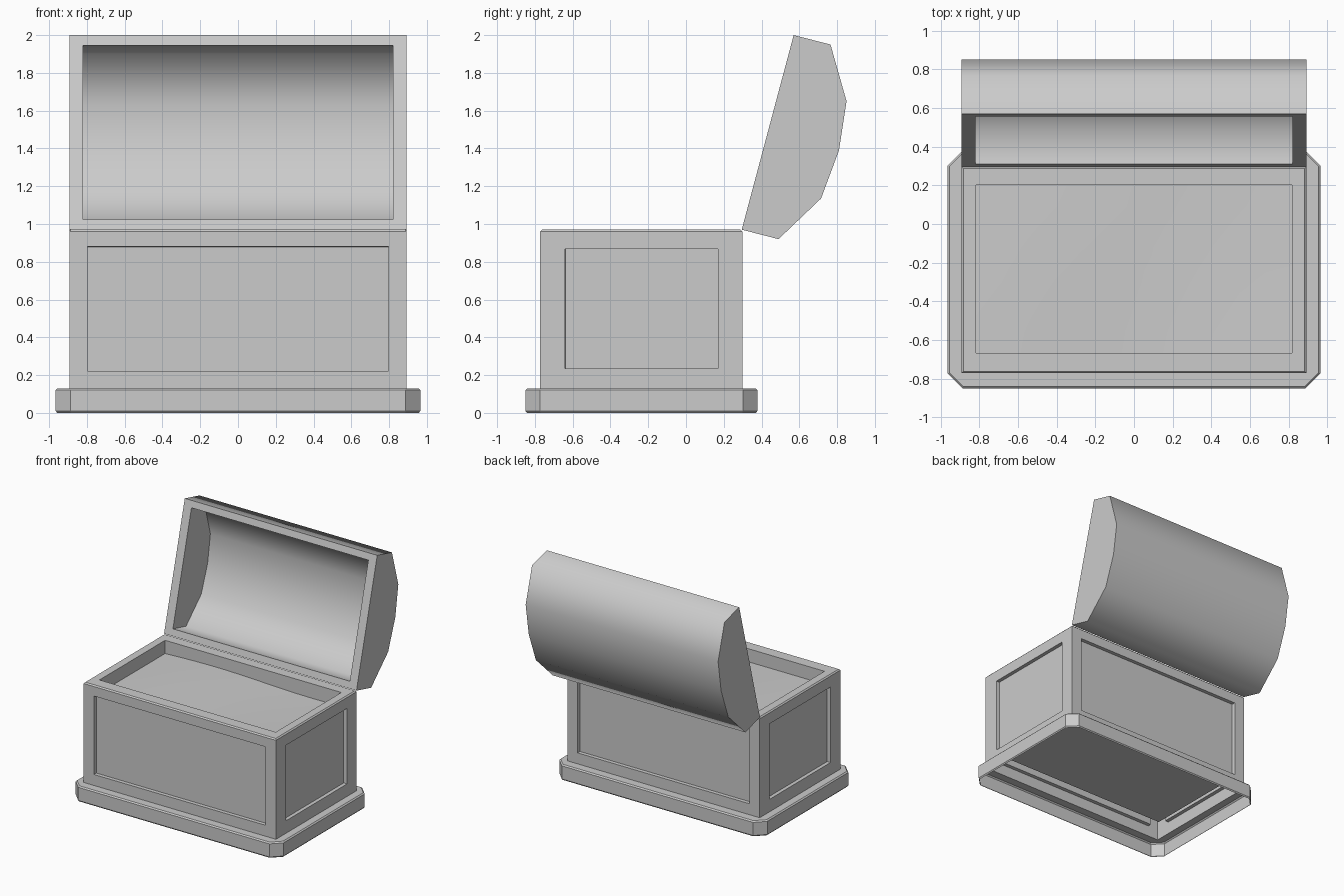
import bpy, bmesh, math
from mathutils import Vector

if "Cube" in bpy.data.objects:
    bpy.data.objects.remove(bpy.data.objects["Cube"])


def finish(name, bm, angle=None, recalc=True):
    if recalc:
        bmesh.ops.recalc_face_normals(bm, faces=bm.faces[:])
    me = bpy.data.meshes.new(name)
    bm.to_mesh(me)
    bm.free()
    ob = bpy.data.objects.new(name, me)
    bpy.context.collection.objects.link(ob)
    if angle:
        bpy.ops.object.select_all(action='DESELECT')
        ob.select_set(True)
        bpy.context.view_layer.objects.active = ob
        bpy.ops.object.shade_smooth_by_angle(angle=math.radians(angle))
    return ob


W, Y0, Y1 = 0.893, -0.772, 0.298        # body half width, front, back
ZB, ZT = 0.13, 0.97                     # body bottom and top
HX, HY0, HY1, HZ = 0.818, -0.668, 0.202, 0.22   # inner well

# Chest body: sheet box with recessed side panels and a well in the top
bm = bmesh.new()
bmesh.ops.create_cube(bm, size=1)
for v in bm.verts:
    v.co = Vector((v.co.x * 2 * W, Y0 if v.co.y < 0 else Y1, ZB if v.co.z < 0 else ZT))
bm.normal_update()
bmesh.ops.delete(bm, geom=[f for f in bm.faces if f.normal.z < -0.9], context='FACES_ONLY')
rim = [e for e in bm.edges if all(v.co.z > 0.9 for v in e.verts)]
bmesh.ops.bevel(bm, geom=rim, offset=0.01, segments=1, affect='EDGES')
bm.normal_update()
front_back = [f for f in bm.faces if abs(f.normal.y) > 0.99]
sides = [f for f in bm.faces if abs(f.normal.x) > 0.99]
top = [f for f in bm.faces if f.normal.z > 0.99]
# panel limits: axis across the face, low/high across, low/high in z
for faces, axis, lo, hi, z0, z1 in ((front_back, 0, -0.797, 0.797, 0.222, 0.88),
                                    (sides, 1, -0.64, 0.17, 0.235, 0.868)):
    bmesh.ops.inset_individual(bm, faces=faces, thickness=0.05, use_even_offset=True)
    for f in faces:
        c = f.calc_center_median()
        for v in f.verts:
            v.co[axis] = hi if v.co[axis] > c[axis] else lo
            v.co.z = z1 if v.co.z > c.z else z0
    bmesh.ops.inset_individual(bm, faces=faces, thickness=0.001, depth=-0.03, use_even_offset=True)
for z in (ZT, HZ):
    bmesh.ops.inset_individual(bm, faces=top, thickness=0.02, use_even_offset=True)
    c = top[0].calc_center_median()
    for v in top[0].verts:
        v.co = (HX if v.co.x > 0 else -HX, HY1 if v.co.y > c.y else HY0, z)
finish("chest_body", bm, recalc=False)

# Gently uneven contents filling the well
bm = bmesh.new()
bmesh.ops.create_grid(bm, x_segments=12, y_segments=8, size=0.5)
for v in bm.verts:
    x, y = v.co.x * 2 * HX, HY0 + (v.co.y + 0.5) * (HY1 - HY0)
    v.co = (x, y, 0.86 + 0.012 * math.cos(3.5 * (x + 0.35)) * math.cos(2 * (y - 0.1)))
finish("chest_contents", bm, 60)

# Base skirt: chamfered plan, open underneath, softened rims
bm = bmesh.new()


def plan(inset, z, half=0.965, y0=-0.85, y1=0.378, c=0.077):
    a, b, d = half - inset, y0 + inset, y1 - inset
    k = c - 0.586 * inset
    pts = [(a - k, b), (a, b + k), (a, d - k), (a - k, d),
           (-a + k, d), (-a, d - k), (-a, b + k), (-a + k, b)]
    return [bm.verts.new((x, y, z)) for x, y in pts]


loops = [plan(0.008, 0), plan(0, 0.01), plan(0, 0.12), plan(0.01, ZB)]
body_pts = [(W, Y0), (W, Y0), (W, Y1), (W, Y1), (-W, Y1), (-W, Y1), (-W, Y0), (-W, Y0)]
loops.append([bm.verts.new((x, y, ZB)) for x, y in body_pts])
for lo, hi in zip(loops, loops[1:]):
    for i in range(8):
        j = (i + 1) % 8
        bm.faces.new((lo[i], lo[j], hi[j], hi[i]))
bmesh.ops.remove_doubles(bm, verts=bm.verts[:], dist=0.0005)
finish("base_skirt", bm)

# Open lid: faceted arched shell with a hollow inside
bm = bmesh.new()
profile = [(0.295, 0.97), (0.49, 0.92), (0.715, 1.135), (0.81, 1.39),
           (0.85, 1.65), (0.765, 1.95), (0.57, 2.0)]
cy, cz = (0.295 + 0.57) / 2, (0.97 + 2.0) / 2


def arch(half, s):
    l, r = [[bm.verts.new((x, cy + (y - cy) * s, cz + (z - cz) * s)) for y, z in profile]
            for x in (-half, half)]
    for i in range(len(profile) - 1):
        bm.faces.new((l[i], l[i + 1], r[i + 1], r[i]))
    bm.faces.new(l)
    bm.faces.new(r)
    return [l[0], r[0], r[-1], l[-1]]


outer, inner = arch(W, 1), arch(HX + 0.003, 0.895)
for i in range(4):
    j = (i + 1) % 4
    bm.faces.new((outer[i], outer[j], inner[j], inner[i]))
finish("chest_lid", bm, 65)
